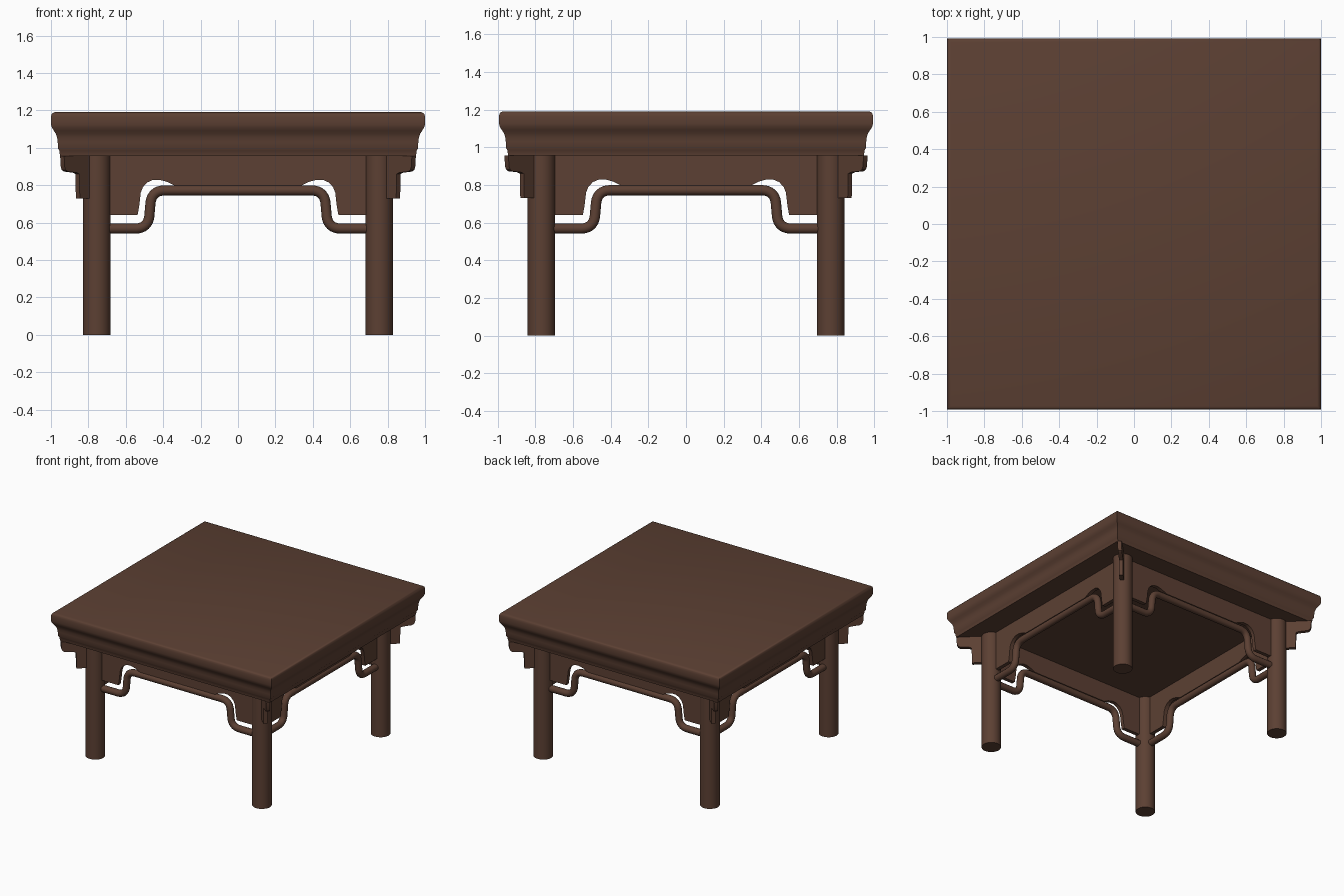
import bpy, bmesh, math
from mathutils import Vector, Matrix

if "Cube" in bpy.data.objects:
    bpy.data.objects.remove(bpy.data.objects["Cube"])

wood = bpy.data.materials.new("dark brown wood")
wood.diffuse_color = (0.107, 0.051, 0.033, 1)
wood.use_nodes = True
wood.node_tree.nodes["Principled BSDF"].inputs["Base Color"].default_value = wood.diffuse_color

LX, LY, R = 0.755, 0.768, 0.073   # leg centres and radius
UNDER = 0.957                     # underside of the top


def finish(obj, angle=35):
    obj.data.materials.clear()
    obj.data.materials.append(wood)
    bpy.ops.object.select_all(action='DESELECT')
    obj.select_set(True)
    bpy.context.view_layer.objects.active = obj
    bpy.ops.object.shade_smooth_by_angle(angle=math.radians(angle))


def from_bmesh(name, bm, matrix=Matrix()):
    bmesh.ops.recalc_face_normals(bm, faces=bm.faces)
    me = bpy.data.meshes.new(name)
    bm.to_mesh(me)
    bm.free()
    obj = bpy.data.objects.new(name, me)
    bpy.context.collection.objects.link(obj)
    obj.matrix_world = matrix
    finish(obj)
    return obj


def plate(name, outline, thick, matrix):
    """Extrude an x-z outline symmetrically along y."""
    bm = bmesh.new()
    face = bm.faces.new([bm.verts.new((x, -thick / 2, z)) for x, z in outline])
    ext = bmesh.ops.extrude_face_region(bm, geom=[face])
    verts = [v for v in ext["geom"] if isinstance(v, bmesh.types.BMVert)]
    bmesh.ops.translate(bm, verts=verts, vec=(0, thick, 0))
    return from_bmesh(name, bm, matrix)


def fillet(points, r, n=8):
    """Round the inner corners of a path."""
    out = [points[0]]
    for a, b, c in zip(points, points[1:], points[2:]):
        a, b, c = Vector(a), Vector(b), Vector(c)
        p, q = b + (a - b).normalized() * r, b + (c - b).normalized() * r
        for i in range(n + 1):
            t = i / n
            s = p * (1 - t) ** 2 + b * (2 * t * (1 - t) * 0.9 + 0.0) + q * t ** 2
            s += (p + q) * 0.5 * (0.2 * t * (1 - t))
            out.append(tuple(s))
    return out + [points[-1]]


# Table top: square rings following the moulded edge profile
profile = [(0.952, UNDER), (0.955, 0.985), (0.962, 0.995), (0.964, 1.03), (0.967, 1.055),
           (0.974, 1.075), (0.985, 1.092), (0.995, 1.108), (1.0, 1.125),
           (1.0, 1.165), (0.997, 1.178), (0.991, 1.186), (0.98, 1.19)]
bm = bmesh.new()
rings = [[bm.verts.new((sx * h, sy * (h - 0.007), z))
          for sx, sy in ((-1, -1), (1, -1), (1, 1), (-1, 1))] for h, z in profile]
for a, b in zip(rings, rings[1:]):
    for i in range(4):
        j = (i + 1) % 4
        bm.faces.new((a[i], a[j], b[j], b[i]))
bm.faces.new(rings[0])
bm.faces.new(rings[-1])
from_bmesh("table_top", bm)

# Legs and diagonal corner brackets
bracket = [(0.0, UNDER), (0.262, UNDER), (0.258, 0.90), (0.25, 0.882), (0.235, 0.873),
           (0.165, 0.867), (0.147, 0.86), (0.143, 0.73), (0.0, 0.73)]
for sx, nx in ((-1, "left"), (1, "right")):
    for sy, ny in ((-1, "front"), (1, "back")):
        bpy.ops.mesh.primitive_cylinder_add(vertices=32, radius=R, depth=UNDER,
                                            location=(sx * LX, sy * LY, UNDER / 2))
        leg = bpy.context.object
        leg.name = f"{ny}_{nx}_leg"
        finish(leg)
        m = Matrix.Translation((sx * LX, sy * LY, 0)) @ Matrix.Rotation(math.atan2(sy, sx), 4, 'Z')
        plate(f"{ny}_{nx}_corner_bracket", bracket, 0.03, m)

# Aprons and humpback rails on the four sides
half = [(0.72, 0.64), (0.537, 0.64), (0.528, 0.69), (0.52, 0.76), (0.508, 0.79),
        (0.485, 0.815), (0.455, 0.828), (0.42, 0.829), (0.38, 0.818), (0.34, 0.798)]
apron = [(0.72, UNDER)] + half + [(-x, z) for x, z in reversed(half)] + [(-0.72, UNDER)]
rail_half = [(0.72, 0.568), (0.48, 0.568), (0.462, 0.772)]
rail = fillet(rail_half + [(-x, z) for x, z in reversed(rail_half)], 0.065)

for k, name in enumerate(("front", "right", "back", "left")):
    side = k % 2
    m = (Matrix.Rotation(k * math.pi / 2, 4, 'Z')
         @ Matrix.Translation((0, -(LX if side else LY), 0))
         @ Matrix.Scale(1.02 if side else 1.0, 4, (1, 0, 0)))
    plate(f"{name}_apron", apron, 0.03, m)

    cu = bpy.data.curves.new(f"{name}_rail", 'CURVE')
    cu.dimensions = '3D'
    cu.bevel_depth = 0.027
    cu.bevel_resolution = 4
    cu.use_fill_caps = True
    sp = cu.splines.new('POLY')
    sp.points.add(len(rail) - 1)
    for p, (x, z) in zip(sp.points, rail):
        p.co = (x, 0, z, 1)
    obj = bpy.data.objects.new(f"{name}_rail", cu)
    bpy.context.collection.objects.link(obj)
    obj.matrix_world = m
    bpy.ops.object.select_all(action='DESELECT')
    obj.select_set(True)
    bpy.context.view_layer.objects.active = obj
    bpy.ops.object.convert(target='MESH')
    finish(bpy.context.object, 50)
